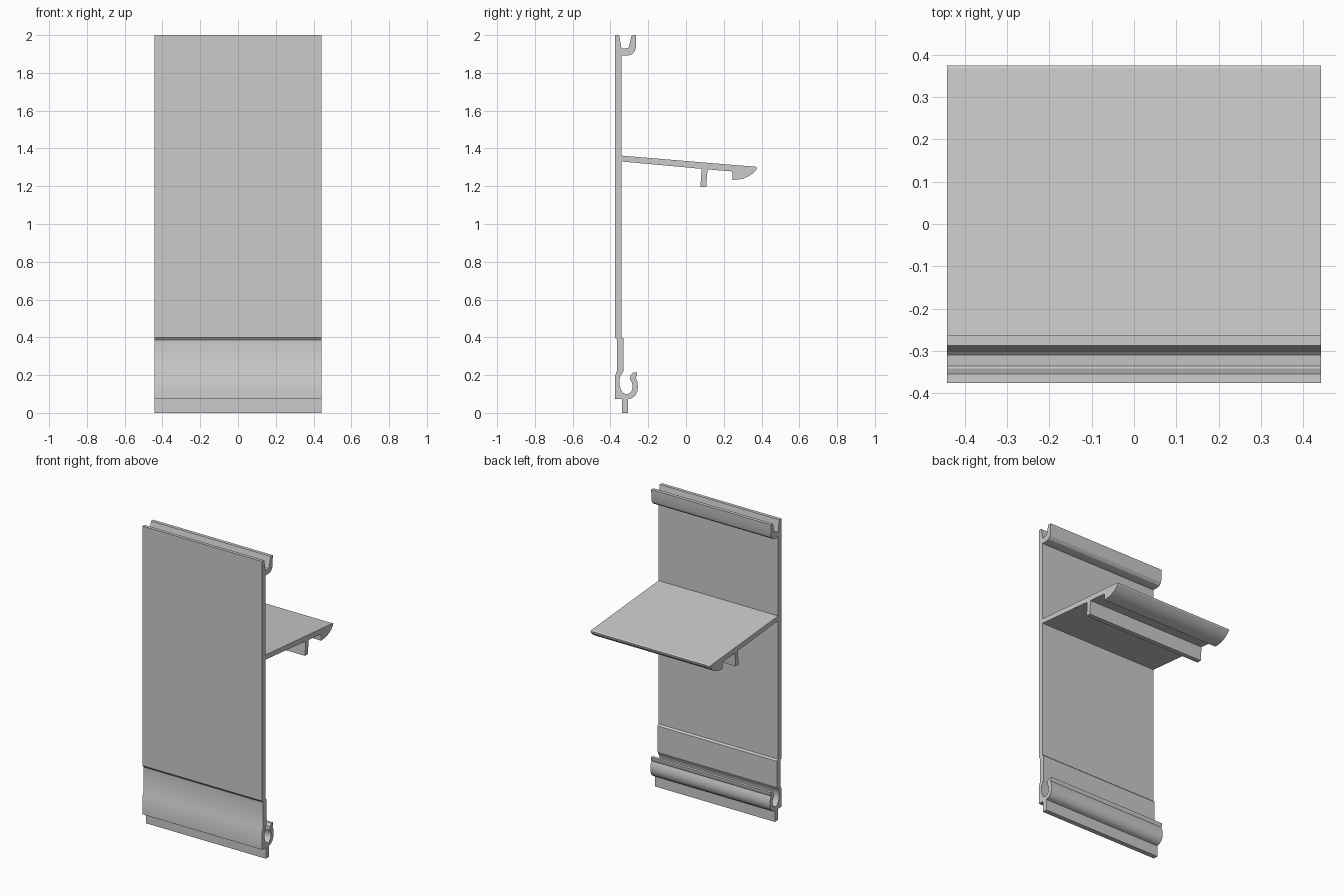
import bpy, bmesh

HALF = 0.442  # half the length of the extrusion along x


def extrude(name, profile):
    """Extrude a closed (y, z) outline along x into a solid strip."""
    bm = bmesh.new()
    face = bm.faces.new([bm.verts.new((-HALF, y, z)) for y, z in profile])
    res = bmesh.ops.extrude_face_region(bm, geom=[face])
    verts = [v for v in res["geom"] if isinstance(v, bmesh.types.BMVert)]
    bmesh.ops.translate(bm, verts=verts, vec=(2 * HALF, 0, 0))
    bmesh.ops.recalc_face_normals(bm, faces=bm.faces)
    mesh = bpy.data.meshes.new(name)
    bm.to_mesh(mesh)
    bm.free()
    obj = bpy.data.objects.new(name, mesh)
    bpy.context.collection.objects.link(obj)
    bpy.ops.object.select_all(action='DESELECT')
    obj.select_set(True)
    bpy.context.view_layer.objects.active = obj
    bpy.ops.object.shade_smooth_by_angle(angle=0.45)
    return obj


# Tall wall with the upturned channel along its top edge
extrude("wall_with_top_channel", [
    (-0.376, 0.40), (-0.342, 0.40), (-0.342, 1.893), (-0.303, 1.893),
    (-0.285, 1.899), (-0.271, 1.915), (-0.265, 1.937), (-0.264, 2.0),
    (-0.287, 2.0), (-0.303, 1.937), (-0.309, 1.931), (-0.336, 1.928),
    (-0.342, 1.934), (-0.354, 2.0), (-0.376, 2.0)])

# Sloping shelf with a drop rib and a rounded, barbed nose
extrude("shelf", [
    (-0.342, 1.362), (0.368, 1.303), (0.375, 1.298), (0.373, 1.288),
    (0.352, 1.266), (0.325, 1.249), (0.294, 1.238), (0.247, 1.233),
    (0.247, 1.272), (0.239, 1.279), (0.114, 1.289), (0.107, 1.197),
    (0.076, 1.197), (0.083, 1.292), (-0.342, 1.331)])

# Offset lower wall, hooked seat and the tongue below it
extrude("lower_clip", [
    (-0.376, 0.40), (-0.342, 0.405), (-0.331, 0.395), (-0.331, 0.222),
    (-0.345, 0.198), (-0.353, 0.175), (-0.353, 0.150), (-0.345, 0.124),
    (-0.333, 0.106), (-0.317, 0.098), (-0.301, 0.102), (-0.288, 0.116),
    (-0.282, 0.135), (-0.285, 0.157), (-0.296, 0.178), (-0.294, 0.198),
    (-0.280, 0.213), (-0.260, 0.213), (-0.260, 0.200), (-0.266, 0.187),
    (-0.258, 0.165), (-0.254, 0.138), (-0.258, 0.112), (-0.270, 0.090),
    (-0.286, 0.078), (-0.306, 0.074), (-0.306, 0.0), (-0.338, 0.0),
    (-0.338, 0.074), (-0.376, 0.074), (-0.376, 0.198), (-0.365, 0.222),
    (-0.365, 0.386)])
